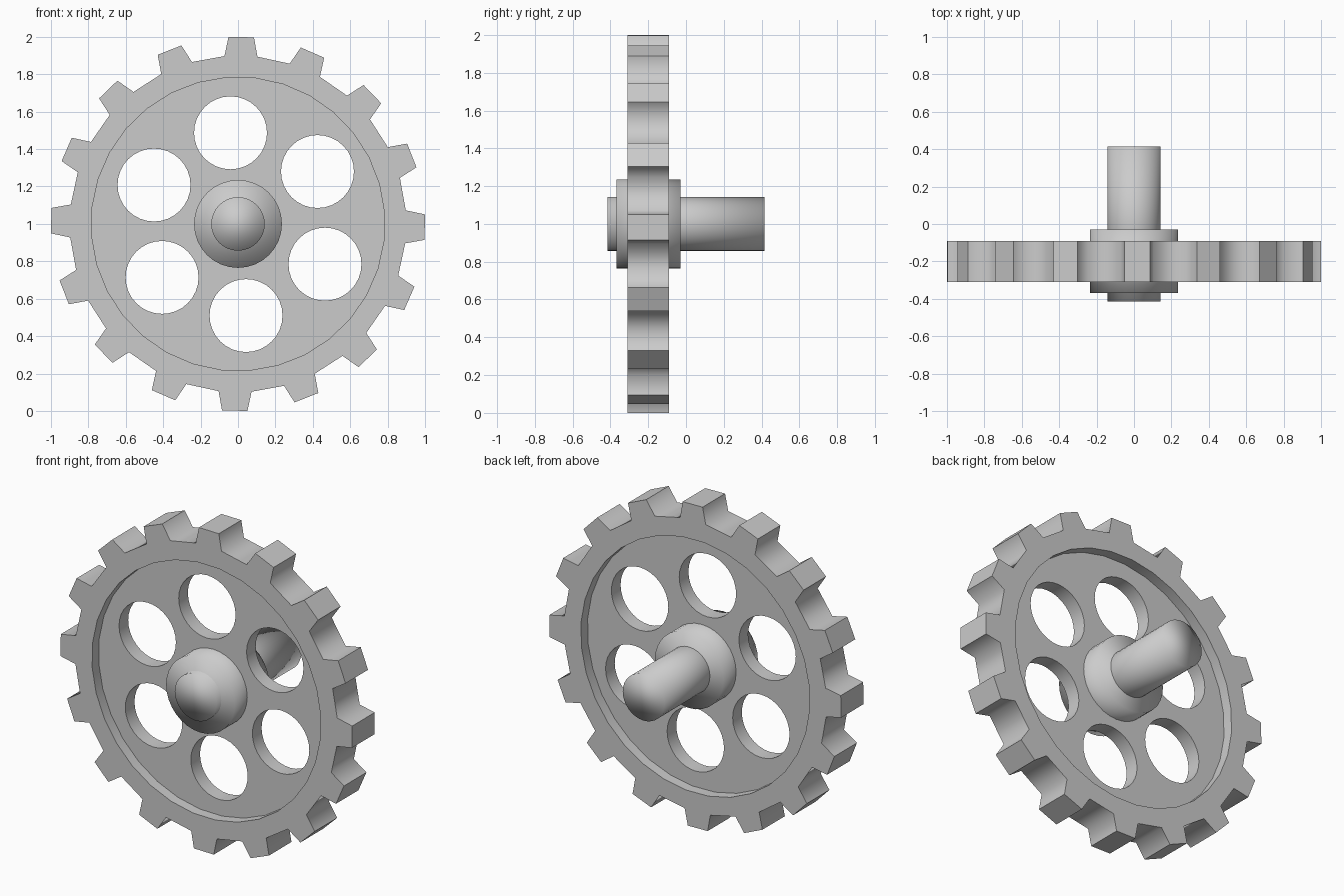
import bpy, bmesh
from math import sin, cos, radians
from mathutils import Matrix

if "Cube" in bpy.data.objects:
    bpy.data.objects.remove(bpy.data.objects["Cube"])

CZ = 1.0                 # axle height
TEETH = 16
TURN = radians(1.0)      # slight clockwise turn of the teeth


def finish(bm, name):
    bmesh.ops.recalc_face_normals(bm, faces=bm.faces)
    mesh = bpy.data.meshes.new(name)
    bm.to_mesh(mesh)
    bm.free()
    ob = bpy.data.objects.new(name, mesh)
    bpy.context.collection.objects.link(ob)
    return ob


def add_disc(bm, r, y0, y1, x=0.0, z=CZ, seg=32, turn=0.0):
    # cylinder running along y
    m = (Matrix.Translation((x, (y0 + y1) / 2, z))
         @ Matrix.Rotation(turn, 4, 'Y') @ Matrix.Rotation(radians(90), 4, 'X'))
    bmesh.ops.create_cone(bm, cap_ends=True, segments=seg, radius1=r, radius2=r,
                          depth=y1 - y0, matrix=m)


def disc(name, r, y0, y1, **kw):
    bm = bmesh.new()
    add_disc(bm, r, y0, y1, **kw)
    return finish(bm, name)


def smooth_by_angle(ob, deg):
    bpy.ops.object.select_all(action='DESELECT')
    ob.select_set(True)
    bpy.context.view_layer.objects.active = ob
    bpy.ops.object.shade_smooth_by_angle(angle=radians(deg))


# toothed rim: flat ring with teeth, extruded to thickness
bm = bmesh.new()


def polar(r, a):
    return bm.verts.new((r * sin(a), -0.31, CZ + r * cos(a)))


base, tip = radians(5.625), radians(3.9)
teeth = []
for i in range(TEETH):
    a = TURN + i * radians(360 / TEETH)
    teeth.append([polar(r, a + d) for r, d in (
        (0.785, -base), (0.90, -base), (1.001, -tip),
        (1.001, tip), (0.90, base), (0.785, base))])
for i, t in enumerate(teeth):
    n = teeth[(i + 1) % TEETH]
    bm.faces.new(t)
    bm.faces.new((t[5], t[4], n[1], n[0]))
ext = bmesh.ops.extrude_face_region(bm, geom=bm.faces[:], use_keep_orig=True)
bmesh.ops.translate(bm, vec=(0, 0.22, 0),
                    verts=[v for v in ext['geom'] if isinstance(v, bmesh.types.BMVert)])
rim = finish(bm, "toothed_rim")
smooth_by_angle(rim, 72)

# recessed web with six round lightening holes
web = disc("web", 0.788, -0.245, -0.155, turn=TURN + base)
bm = bmesh.new()
for x, z in ((-0.04, 1.487), (0.425, 1.28), (0.465, 0.785),
             (0.043, 0.51), (-0.406, 0.714), (-0.449, 1.208)):
    add_disc(bm, 0.195, -0.5, 0.1, x=x, z=z)
cutter = finish(bm, "hole_cutter")
cutter.hide_render = True
mod = web.modifiers.new("holes", 'BOOLEAN')
mod.operation = 'DIFFERENCE'
mod.solver = 'EXACT'
mod.object = cutter
bpy.context.view_layer.objects.active = web
bpy.ops.object.modifier_apply(modifier=mod.name)
bpy.data.objects.remove(cutter)
smooth_by_angle(web, 40)

# hub and axle, softly shaded over their ends
for ob in (disc("hub", 0.235, -0.368, -0.03), disc("axle", 0.143, -0.415, 0.415)):
    for p in ob.data.polygons:
        p.use_smooth = True
